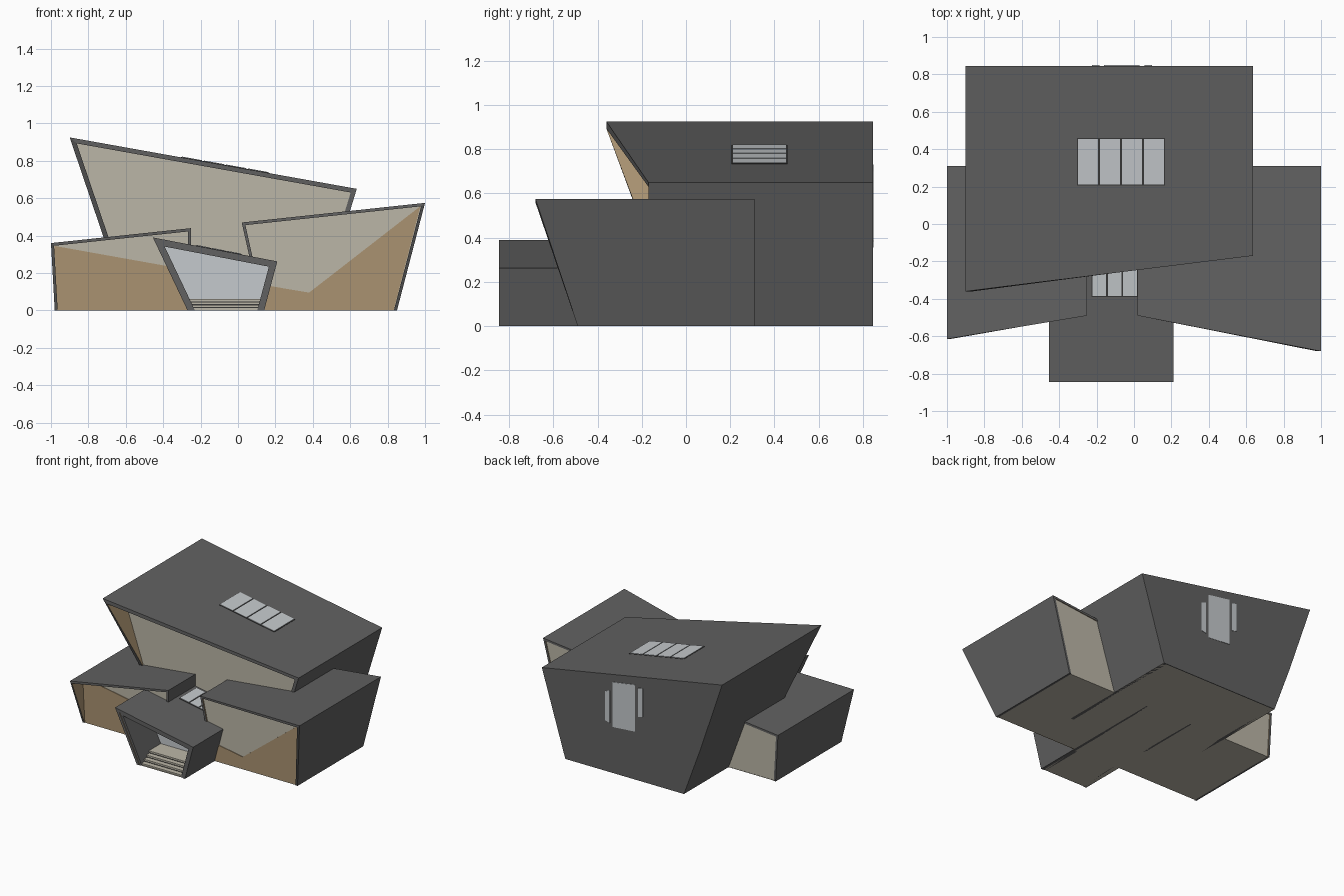
import bpy, bmesh
from mathutils import Vector

if "Cube" in bpy.data.objects:
    bpy.data.objects.remove(bpy.data.objects["Cube"])


def material(name, rgb):
    m = bpy.data.materials.new(name)
    m.diffuse_color = (*rgb, 1)
    m.use_nodes = True
    m.node_tree.nodes["Principled BSDF"].inputs["Base Color"].default_value = m.diffuse_color
    return m


DARK = material("dark_grey_cladding", (0.12, 0.12, 0.12))
BLACK = material("charcoal_trim", (0.04, 0.04, 0.04))
BEIGE = material("pale_beige_wall", (0.50, 0.47, 0.39))
TAN = material("tan_wood", (0.40, 0.29, 0.165))
GLASS = material("pale_glass", (0.56, 0.59, 0.61))


def finish(name, bm, mats):
    bmesh.ops.recalc_face_normals(bm, faces=bm.faces)
    me = bpy.data.meshes.new(name)
    bm.to_mesh(me)
    bm.free()
    for m in mats:
        me.materials.append(m)
    ob = bpy.data.objects.new(name, me)
    bpy.context.collection.objects.link(ob)
    return ob


def prism(name, pts, vec, mat):
    """Flat polygon given thickness along vec."""
    bm = bmesh.new()
    a = [bm.verts.new(p) for p in pts]
    b = [bm.verts.new(Vector(p) + Vector(vec)) for p in pts]
    bm.faces.new(a)
    bm.faces.new(b[::-1])
    for i in range(len(a)):
        j = (i + 1) % len(a)
        bm.faces.new((a[i], a[j], b[j], b[i]))
    return finish(name, bm, [mat])


def wall(name, profile, y, mat, thick=0.006):
    return prism(name, [(x, y, z) for x, z in profile], (0, thick, 0), mat)


def inset(profile, t):
    """Mitred inner line of an open profile running left foot to right foot."""
    p = [Vector(q) for q in profile]
    n = []
    for a, b in zip(p, p[1:]):
        d = (b - a).normalized()
        n.append(Vector((d.y, -d.x)))
    out = [(p[0].x + t / n[0].x, 0)]
    for i in range(1, len(p) - 1):
        m = n[i - 1] + n[i]
        q = p[i] + m * (t / m.dot(n[i]))
        out.append((q.x, q.y))
    out.append((p[-1].x + t / n[-1].x, 0))
    return out


def shell(name, profile, fronts, back, t):
    """Roof and side walls as a folded band, dark outside and tan inside."""
    inner = inset(profile, t)
    bm = bmesh.new()
    of = [bm.verts.new((x, y, z)) for (x, z), y in zip(profile, fronts)]
    nf = [bm.verts.new((x, y, z)) for (x, z), y in zip(inner, fronts)]
    ob = [bm.verts.new((x, back, z)) for x, z in profile]
    nb = [bm.verts.new((x, back, z)) for x, z in inner]
    for i in range(len(profile) - 1):
        j = i + 1
        bm.faces.new((of[i], of[j], ob[j], ob[i]))
        bm.faces.new((nf[i], nb[i], nb[j], nf[j])).material_index = 1
        bm.faces.new((of[i], nf[i], nf[j], of[j]))
        bm.faces.new((ob[i], ob[j], nb[j], nb[i]))
    for i in (0, -1):
        bm.faces.new((of[i], ob[i], nb[i], nf[i]))
    finish(name, bm, [DARK, TAN])
    return inner


# Main hall: tilted roof with triangular overhang, glazed front wall, dark back
hall = [(-0.575, 0), (-0.715, 0.38), (-0.9, 0.925), (0.635, 0.65), (0.435, 0)]
inner = shell("hall_shell", hall, [-0.17, -0.17, -0.36, -0.17, -0.17], 0.845, 0.025)
wall("hall_front_wall", inner, -0.162, BEIGE)
wall("hall_back_wall", hall, 0.84, DARK)

# Left and right wings with pointed front fins
left = [(-0.98, 0), (-1.0, 0.36), (-0.25, 0.44), (-0.25, 0)]
inner = shell("left_wing_shell", left, [-0.49, -0.615, -0.49, -0.49], 0.31, 0.016)
wall("left_wing_front_wall", inner, -0.48, BEIGE)
wall("left_wing_back_wall", inner, 0.298, BEIGE)
right = [(0.125, 0), (0.02, 0.47), (1.0, 0.575), (0.85, 0)]
inner = shell("right_wing_shell", right, [-0.49, -0.49, -0.68, -0.49], 0.31, 0.016)
wall("right_wing_front_wall", inner, -0.48, BEIGE)
wall("right_wing_back_wall", inner, 0.298, BEIGE)

# Tan lower cladding on the wing fronts
wall("left_wing_cladding", [(-0.965, 0), (-0.982, 0.345), (-0.266, 0.217), (-0.266, 0)],
     -0.485, TAN)
wall("right_wing_cladding", [(0.145, 0), (0.115, 0.14), (0.38, 0.095), (0.975, 0.557), (0.832, 0)],
     -0.485, TAN)

# Entrance porch
porch = [(-0.27, 0), (-0.455, 0.39), (0.21, 0.262), (0.14, 0)]
shell("porch_shell", porch, [-0.845] * 4, -0.1, 0.02)
inner = shell("porch_inner_frame", inset(porch, 0.018), [-0.84] * 4, -0.5, 0.018)
bpy.data.objects["porch_inner_frame"].data.materials[1] = DARK
wall("porch_glass", inner, -0.57, GLASS)

# Porch steps
for i in range(4):
    y = -0.835 + i * 0.04
    z = 0.015 * i
    prism(f"porch_step_{i + 1}",
          [(-0.25 - z * 0.45, y, z), (0.12 + z * 0.25, y, z),
           (0.12 + z * 0.25, -0.565, z), (-0.25 - z * 0.45, -0.565, z)],
          (0, 0, 0.015), BEIGE)
    # dark line under each tread nosing
    prism(f"step_line_{i + 1}", [(-0.25, y - 0.002, z), (0.12, y - 0.002, z),
                                 (0.12, y, z), (-0.25, y, z)], (0, 0, 0.003), BLACK)


# Skylights lying on the sloped roofs
def skylight(name, a, b, x0, x1, y0, y1, count):
    slope = (b[1] - a[1]) / (b[0] - a[0])

    def plate(label, u0, u1, v0, v1, lift, mat):
        pts = [(x, y, a[1] + slope * (x - a[0]) - 0.002)
               for x, y in ((u0, v0), (u1, v0), (u1, v1), (u0, v1))]
        prism(label, pts, (0, 0, lift), mat)

    plate(name + "_frame", x0, x1, y0, y1, 0.004, BLACK)
    w = (x1 - x0) / count
    for i in range(count):
        plate(f"{name}_pane_{i + 1}", x0 + i * w + 0.005, x0 + (i + 1) * w - 0.005,
              y0 + 0.005, y1 - 0.005, 0.007, GLASS)


skylight("hall_skylight", hall[2], hall[3], -0.305, 0.165, 0.205, 0.46, 4)
skylight("porch_skylight", porch[1], porch[2], -0.228, 0.02, -0.39, -0.18, 3)

# Back windows
for name, x0, x1, b0, b1, t0, t1 in (
        ("centre", -0.16, 0.03, 0.37, 0.355, 0.73, 0.70),
        ("narrow_a", 0.055, 0.095, 0.38, 0.39, 0.63, 0.615),
        ("narrow_b", -0.225, -0.185, 0.50, 0.49, 0.72, 0.71)):
    wall(f"back_window_{name}", [(x0, b0), (x1, b1), (x1, t1), (x0, t0)], 0.844, GLASS, 0.005)

# Ground floor slab
outline = [(-0.27, -0.84), (0.14, -0.84), (0.14, -0.485), (0.85, -0.485), (0.85, 0.305),
           (0.435, 0.305), (0.435, 0.84), (-0.575, 0.84), (-0.575, 0.305), (-0.98, 0.305),
           (-0.98, -0.485), (-0.27, -0.485)]
prism("floor_slab", [(x, y, 0) for x, y in outline], (0, 0, 0.004), BEIGE)
